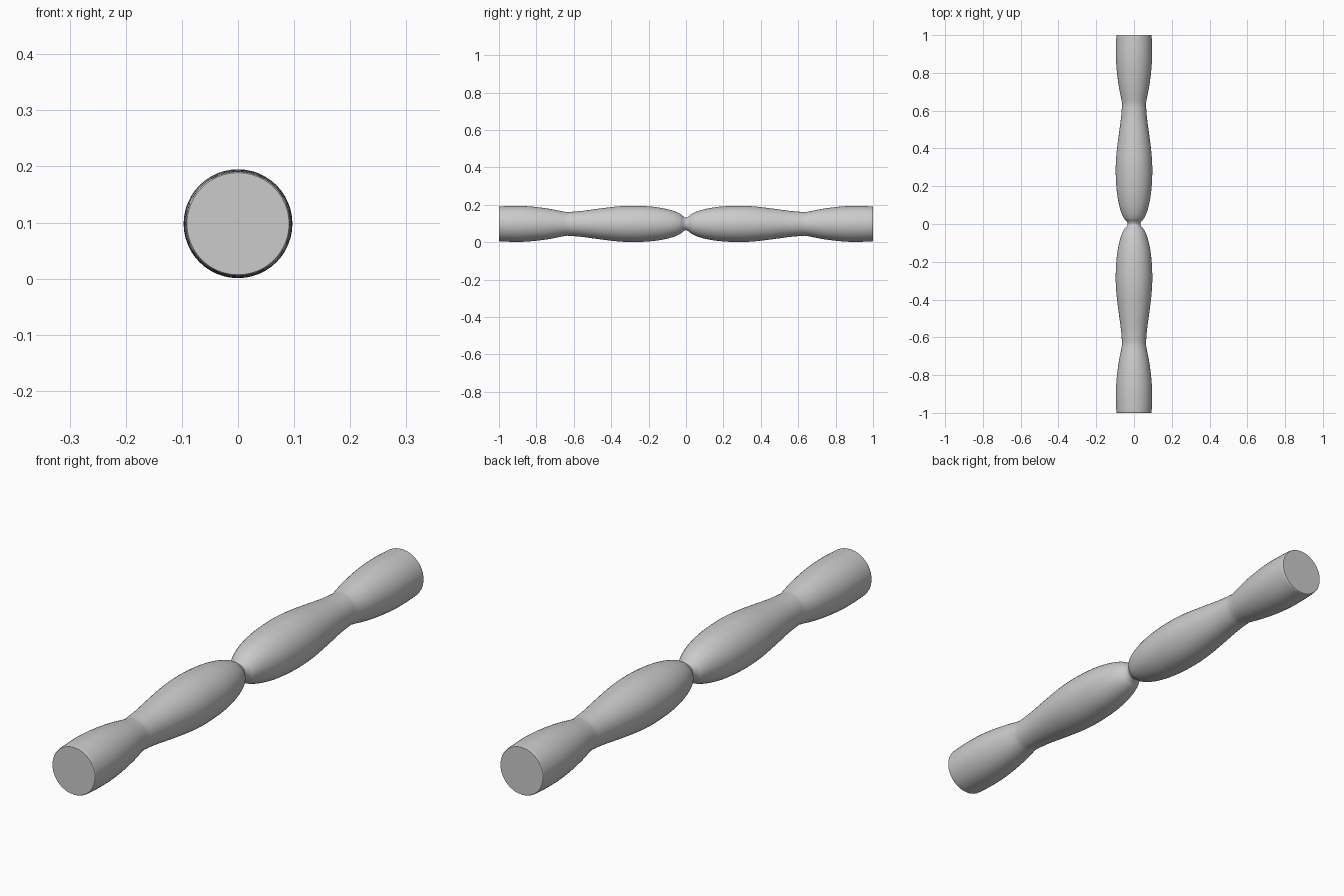
import bpy, bmesh, math
from mathutils import Matrix, Vector

if "Cube" in bpy.data.objects:
    bpy.data.objects.remove(bpy.data.objects["Cube"], do_unlink=True)

grey = bpy.data.materials.new("plain_grey")
grey.use_nodes = True
colour = (0.6, 0.6, 0.6, 1)
grey.diffuse_color = colour
grey.node_tree.nodes["Principled BSDF"].inputs["Base Color"].default_value = colour

AXIS_Z = 0.098
SIDES = 48
STEPS = 4


def smooth_run(points):
    """Pass a smooth curve through (distance, radius) points."""
    pts = [Vector(p) for p in points]
    pts = [pts[0] * 2 - pts[1]] + pts + [pts[-1] * 2 - pts[-2]]
    out = []
    for a, b, c, d in zip(pts, pts[1:], pts[2:], pts[3:]):
        for i in range(STEPS):
            t = i / STEPS
            out.append(0.5 * (2 * b + (c - a) * t + (2 * a - 5 * b + 4 * c - d) * t ** 2
                              + (3 * b - a - 3 * c + d) * t ** 3))
    return out + [pts[-2]]


# Half profile: waist, long swell, narrow neck, end swell
waist = smooth_run([(0, 0.033), (0.008, 0.036), (0.016, 0.041)])
swell = smooth_run([(0.016, 0.041), (0.03, 0.053), (0.06, 0.067), (0.11, 0.081),
                    (0.18, 0.092), (0.28, 0.097), (0.37, 0.093), (0.47, 0.081),
                    (0.56, 0.069), (0.635, 0.063)])
end = smooth_run([(0.635, 0.063), (0.66, 0.067), (0.72, 0.079), (0.79, 0.089),
                  (0.86, 0.095), (0.92, 0.096), (0.97, 0.0945), (0.995, 0.093), (1, 0.091)])
half = waist + swell[1:] + end[1:]
profile = [(-y, r) for y, r in reversed(half)] + [(y, r) for y, r in half[1:]]

# Turned bar, lathed around the y axis
bm = bmesh.new()
rings = []
for y, r in profile:
    rings.append([bm.verts.new((r * math.cos(a), y, AXIS_Z + r * math.sin(a)))
                  for a in (math.tau * i / SIDES for i in range(SIDES))])
for low, high in zip(rings, rings[1:]):
    for i in range(SIDES):
        j = (i + 1) % SIDES
        bm.faces.new((low[i], low[j], high[j], high[i]))
# Flat ends
bm.faces.new(rings[0])
bm.faces.new(rings[-1])
bmesh.ops.recalc_face_normals(bm, faces=bm.faces)

mesh = bpy.data.meshes.new("turned_bar")
bm.to_mesh(mesh)
bm.free()
mesh.materials.append(grey)
bar = bpy.data.objects.new("turned_bar", mesh)
bpy.context.collection.objects.link(bar)
bpy.context.view_layer.objects.active = bar
bar.select_set(True)
bpy.ops.object.shade_smooth_by_angle(angle=math.radians(40))
